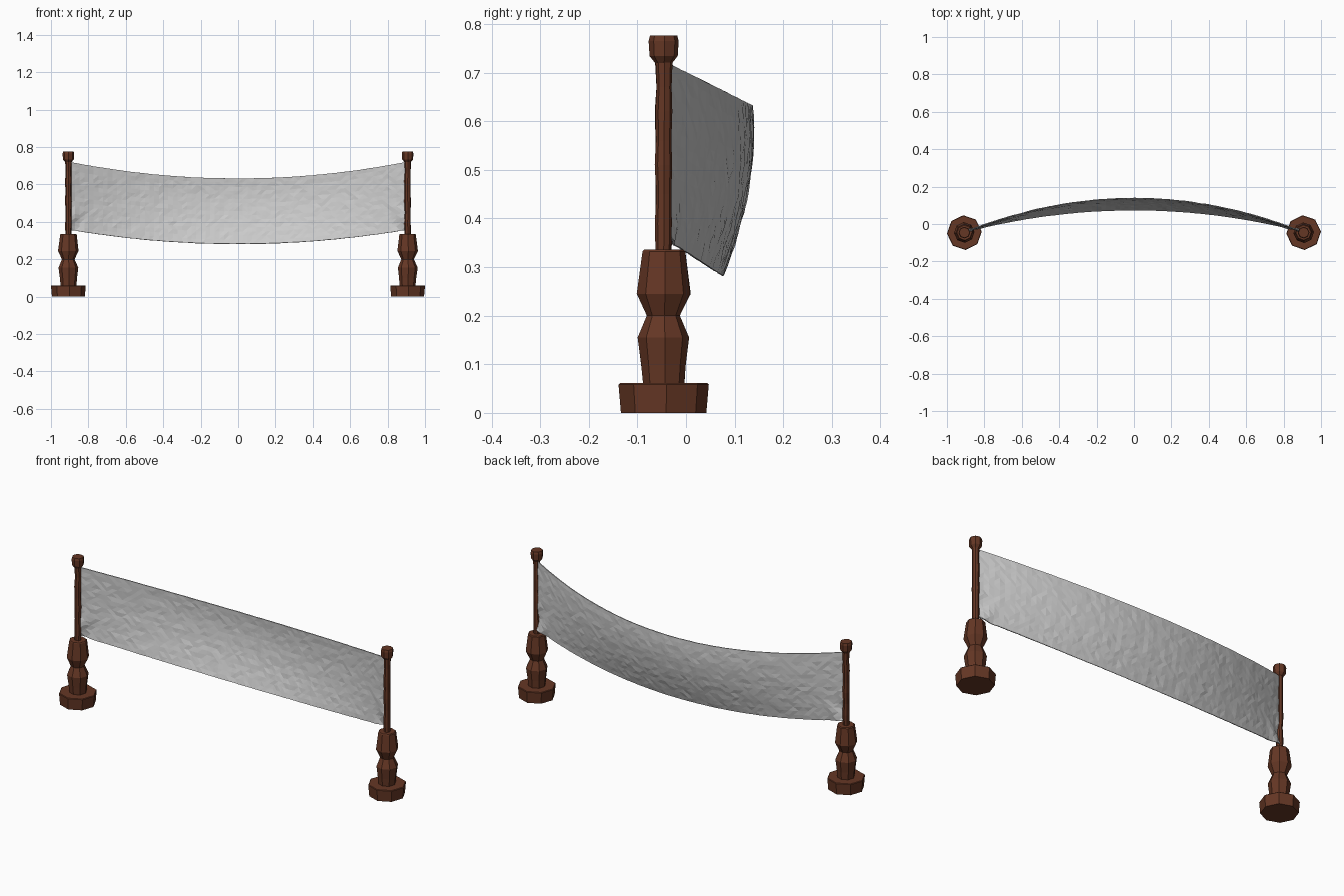
import bpy, math, random

if "Cube" in bpy.data.objects:
    bpy.data.objects.remove(bpy.data.objects["Cube"])

random.seed(4)
POST_X, POST_Y = 0.907, -0.046

wood = bpy.data.materials.new("dark_wood")
wood.diffuse_color = (0.13, 0.038, 0.018, 1)
wood.use_nodes = True
wood.node_tree.nodes["Principled BSDF"].inputs["Base Color"].default_value = wood.diffuse_color


def add_mesh(name, verts, faces, mat=None):
    me = bpy.data.meshes.new(name)
    me.from_pydata(verts, [], faces)
    me.update()
    ob = bpy.data.objects.new(name, me)
    bpy.context.collection.objects.link(ob)
    if mat:
        me.materials.append(mat)
    return ob


def lathe(name, x, profile, sides=8, jitter=0.0):
    """Hand-carved turning: (radius, z) rings with slight wobble, capped ends."""
    verts, faces = [], []
    for r, z in profile:
        dx, dy = random.uniform(-jitter, jitter), random.uniform(-jitter, jitter)
        for i in range(sides):
            a = 2 * math.pi * i / sides + 0.06
            verts.append((x + dx + r * math.cos(a), POST_Y + dy + r * math.sin(a), z))
    for k in range(len(profile) - 1):
        for i in range(sides):
            j = (i + 1) % sides
            faces.append((k * sides + i, k * sides + j,
                          (k + 1) * sides + j, (k + 1) * sides + i))
    faces.append(tuple(reversed(range(sides))))
    faces.append(tuple(range(len(verts) - sides, len(verts))))
    return add_mesh(name, verts, faces, wood)


BASE = [(0.088, 0), (0.093, 0.058), (0.09, 0.061)]
SPINDLE = [(0.042, 0.055), (0.046, 0.10), (0.053, 0.155), (0.034, 0.2),
           (0.055, 0.245), (0.044, 0.332), (0.04, 0.336)]
POLE = [(0.016, 0.33), (0.0175, 0.39), (0.0155, 0.45), (0.018, 0.51),
        (0.016, 0.56), (0.0175, 0.62), (0.0155, 0.67), (0.0175, 0.725)]
KNOB = [(0.018, 0.72), (0.029, 0.734), (0.031, 0.765), (0.028, 0.776)]

# Two identical posts
for side, x in (("left", -POST_X), ("right", POST_X)):
    lathe(side + "_base", x, BASE)
    lathe(side + "_spindle", x, SPINDLE, jitter=0.001)
    lathe(side + "_pole", x, POLE, jitter=0.001)
    lathe(side + "_knob", x, KNOB)

# Hanging cloth: sagging and billowing backwards, pinched at the lower corners
NX, NZ, HALF = 72, 16, 0.897
verts, faces = [], []
for i in range(NX + 1):
    u = -1 + 2 * i / NX
    sag = 1 - u * u
    for j in range(NZ + 1):
        v = j / NZ
        # cross-section: vertical near the top, curling forward at the bottom
        belly = 0.175 + 0.012 * math.sin(math.pi * v) - 0.06 * (1 - v) ** 1.5
        y = -0.04 + belly * sag
        z = 0.357 + 0.363 * v - (0.075 + 0.013 * v) * sag
        # crumpled folds beside the poles, then small random dents
        pinch = max(0, (abs(u) - 0.88) / 0.12) * max(0, 1 - v * 2.2)
        y += 0.012 * pinch * math.sin(40 * abs(u) + 14 * v)
        edge = 0.3 if j in (0, NZ) else 1
        y += random.uniform(-0.0016, 0.0016) * edge
        z += random.uniform(-0.002, 0.002) * edge
        verts.append((u * HALF, y, z))
for i in range(NX):
    for j in range(NZ):
        a, b = i * (NZ + 1) + j, (i + 1) * (NZ + 1) + j
        # alternate diagonals for a faceted fabric
        if random.random() < 0.5:
            faces += [(a, b, b + 1), (a, b + 1, a + 1)]
        else:
            faces += [(a, b, a + 1), (b, b + 1, a + 1)]
cloth = add_mesh("cloth_banner", verts, faces)
thick = cloth.modifiers.new("thickness", 'SOLIDIFY')
thick.thickness = 0.005
thick.offset = 0
